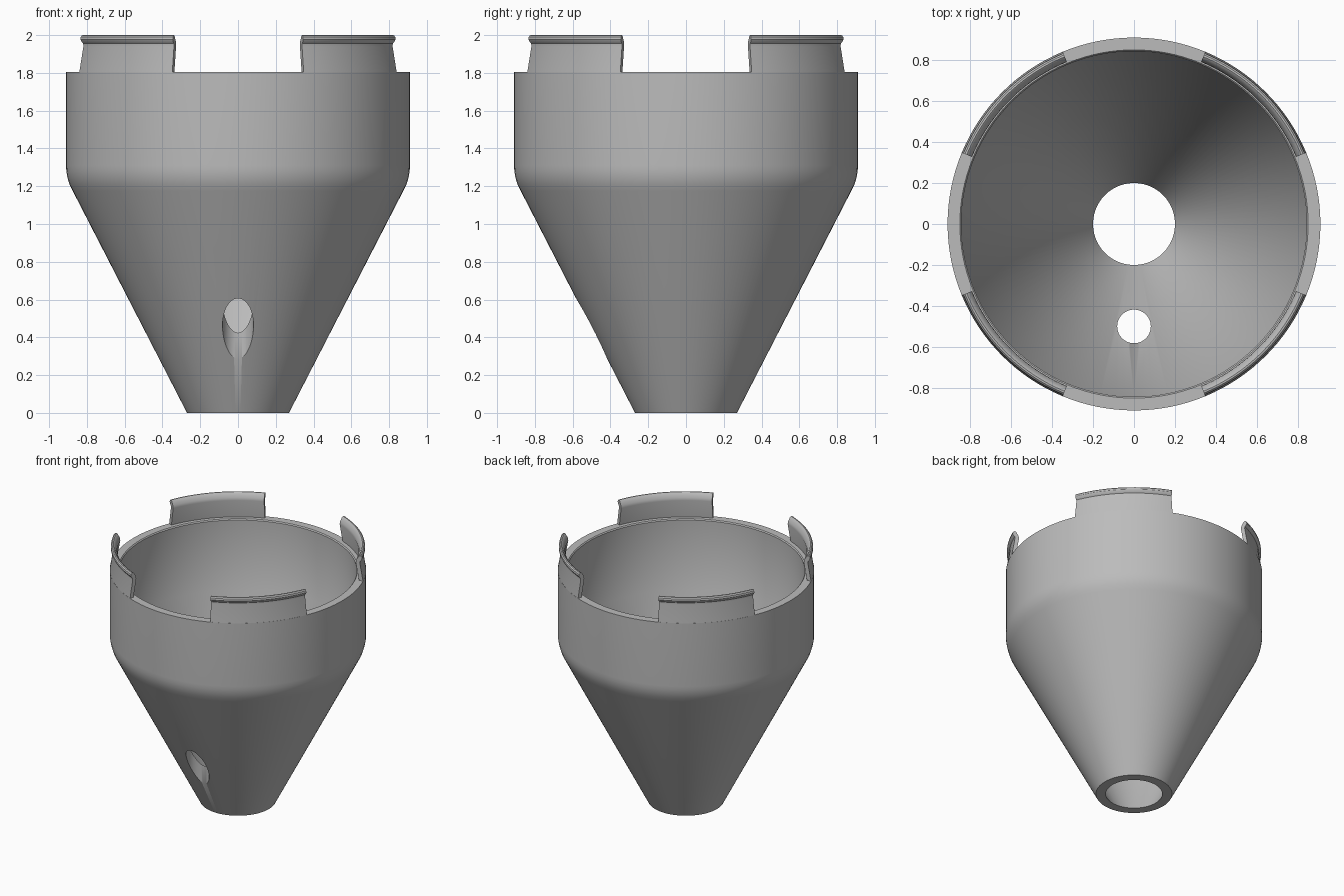
import bpy, bmesh, math
from mathutils import Matrix

cube = bpy.data.objects.get("Cube")
if cube:
    bpy.data.objects.remove(cube, do_unlink=True)

grey = bpy.data.materials.new("matte grey")
grey.use_nodes = True
colour = (0.5, 0.5, 0.5, 1)
grey.diffuse_color = colour
grey.node_tree.nodes["Principled BSDF"].inputs["Base Color"].default_value = colour


def revolve(name, profile, start, sweep, segments):
    """Sweep a closed (radius, height) profile around z; cap partial sweeps."""
    bm = bmesh.new()
    full = sweep >= 360
    rings = []
    for i in range(segments if full else segments + 1):
        a = math.radians(start + sweep * i / segments)
        rings.append([bm.verts.new((r * math.cos(a), r * math.sin(a), z))
                      for r, z in profile])
    n = len(profile)
    for i in range(segments):
        a, b = rings[i], rings[(i + 1) % len(rings)]
        for j in range(n):
            k = (j + 1) % n
            bm.faces.new((a[j], b[j], b[k], a[k]))
    if not full:
        bm.faces.new(rings[0])
        bm.faces.new(rings[-1][::-1])
    bmesh.ops.recalc_face_normals(bm, faces=bm.faces[:])
    mesh = bpy.data.meshes.new(name)
    bm.to_mesh(mesh)
    bm.free()
    obj = bpy.data.objects.new(name, mesh)
    bpy.context.collection.objects.link(obj)
    mesh.materials.append(grey)
    return obj


def smooth(obj):
    bpy.ops.object.select_all(action='DESELECT')
    obj.select_set(True)
    bpy.context.view_layer.objects.active = obj
    bpy.ops.object.shade_smooth_by_angle(angle=math.radians(30))


# Funnel body: outer cone, rounded shoulder, straight collar, inner wall
body = revolve("funnel_body", [
    (0.27, 0), (0.875, 1.175), (0.892, 1.21), (0.903, 1.245), (0.909, 1.28),
    (0.91, 1.31), (0.91, 1.805), (0.88, 1.805), (0.85, 1.805), (0.843, 1.797),
    (0.843, 1.25), (0.2, 0)], 0, 360, 128)

# Vertical drain hole through the front of the cone
bm = bmesh.new()
bmesh.ops.create_cone(bm, cap_ends=True, segments=48, radius1=0.082,
                      radius2=0.082, depth=1.2,
                      matrix=Matrix.Translation((0, -0.5, 0.5)))
mesh = bpy.data.meshes.new("hole_cutter")
bm.to_mesh(mesh)
bm.free()
mesh.materials.append(grey)
cutter = bpy.data.objects.new("hole_cutter", mesh)
bpy.context.collection.objects.link(cutter)
cut = body.modifiers.new("drain_hole", 'BOOLEAN')
cut.object = cutter
cut.operation = 'DIFFERENCE'
cut.solver = 'EXACT'
bpy.context.view_layer.objects.active = body
bpy.ops.object.modifier_apply(modifier=cut.name)
bpy.data.objects.remove(cutter, do_unlink=True)
smooth(body)

# Four snap clips leaning inward, with a rolled lip at the top
clip_profile = [
    (0.909, 1.79), (0.909, 1.805), (0.886, 1.94), (0.887, 1.955),
    (0.897, 1.965), (0.903, 1.978), (0.901, 1.991), (0.893, 1.999),
    (0.884, 2.0), (0.876, 1.995), (0.868, 1.98), (0.859, 1.965),
    (0.856, 1.945), (0.88, 1.805), (0.88, 1.79)]
names = ("back_left", "back_right", "front_right", "front_left")
for i, side in enumerate(names):
    smooth(revolve(side + "_clip", clip_profile, 22.5 + 90 * i, 45, 24))
